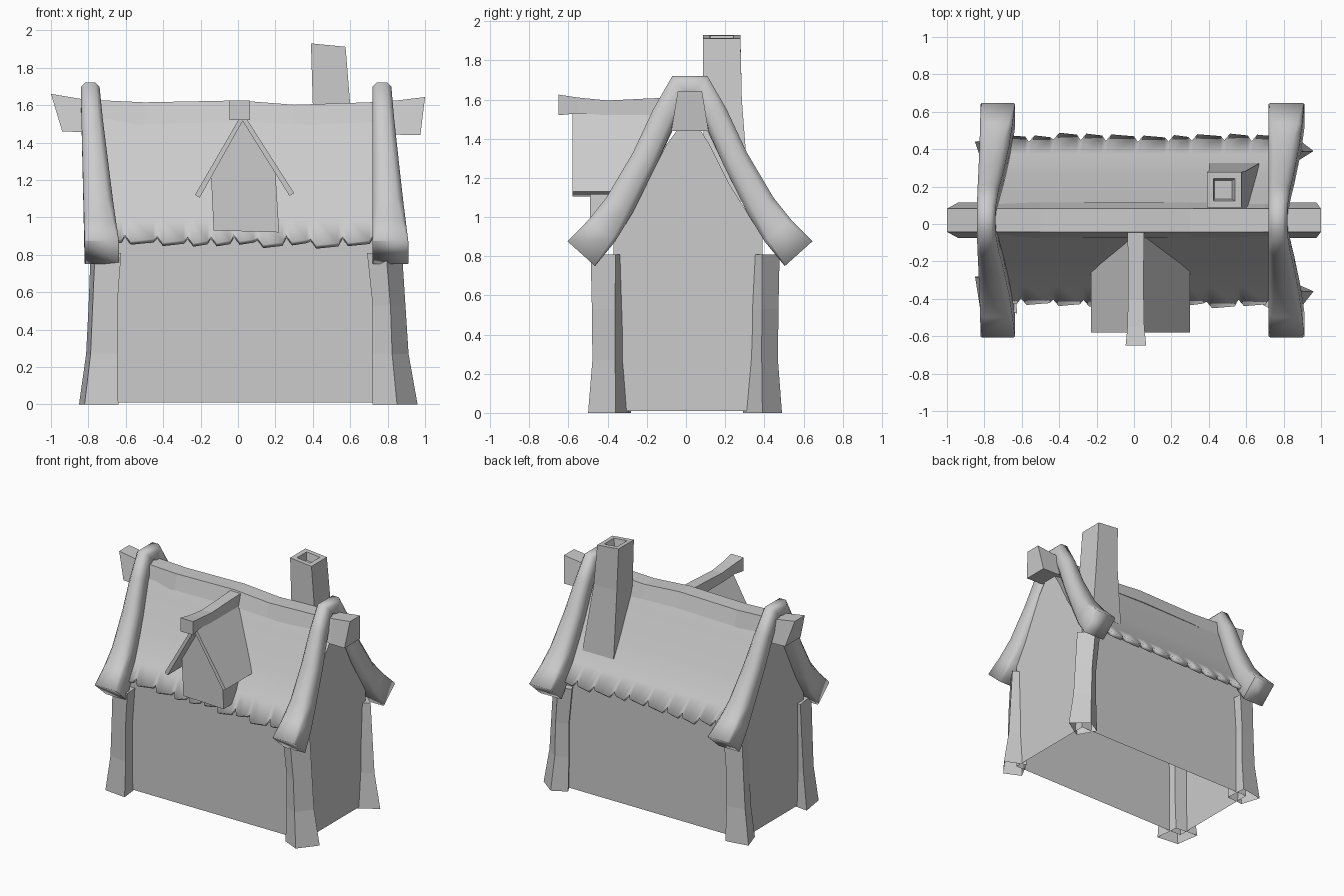
import bpy, bmesh, math, random
from mathutils import Vector

random.seed(7)
cube = bpy.data.objects.get("Cube")
if cube:
    bpy.data.objects.remove(cube)

GREY = (0.6, 0.6, 0.6, 1)
mat = bpy.data.materials.new("plain grey")
mat.use_nodes = True
mat.diffuse_color = GREY
mat.node_tree.nodes["Principled BSDF"].inputs["Base Color"].default_value = GREY
YC = 0.02  # ridge line of the house


def finish(bm, name, smooth=None):
    bmesh.ops.recalc_face_normals(bm, faces=bm.faces)
    me = bpy.data.meshes.new(name)
    bm.to_mesh(me)
    bm.free()
    ob = bpy.data.objects.new(name, me)
    bpy.context.collection.objects.link(ob)
    me.materials.append(mat)
    if smooth:
        bpy.ops.object.select_all(action='DESELECT')
        ob.select_set(True)
        bpy.context.view_layer.objects.active = ob
        bpy.ops.object.shade_smooth_by_angle(angle=math.radians(smooth))
    return ob


def loft(rings, closed=True, cap_start=True, cap_end=True):
    """Skin a list of matching rings of points."""
    bm = bmesh.new()
    rows = [[bm.verts.new(p) for p in r] for r in rings]
    n = len(rows[0])
    for a, b in zip(rows, rows[1:]):
        for i in range(n if closed else n - 1):
            j = (i + 1) % n
            bm.faces.new((a[i], a[j], b[j], b[i]))
    if cap_start:
        bm.faces.new(rows[0])
    if cap_end:
        bm.faces.new(rows[-1])
    bmesh.ops.recalc_face_normals(bm, faces=bm.faces)
    return bm


def rect(x0, x1, y0, y1, z0, z1=None):
    z1 = z0 if z1 is None else z1
    return [(x0, y0, z0), (x1, y0, z1), (x1, y1, z1), (x0, y1, z0)]


# House walls: gabled shell with an open underside
half = [(0.38, 0.01), (0.38, 0.9), (0.21, 1.17), (0.11, 1.37)]
gable = [(0.01 - s, z) for s, z in half] + [(YC, 1.53)] + [(0.01 + s, z) for s, z in reversed(half)]
finish(loft([[(x, y, z) for y, z in gable] for x in (-0.76, 0.83)], closed=False), "house_walls")

# Corner posts, flared at the foot, each turned a little
posts = {
    "post_front_left": [(0.72, -0.44), (0.85, -0.50), (0.96, -0.36), (0.80, -0.29)],
    "post_back_left": [(0.96, 0.39), (0.83, 0.49), (0.72, 0.43), (0.80, 0.29)],
    "post_front_right": [(-0.82, -0.47), (-0.64, -0.49), (-0.66, -0.30), (-0.85, -0.28)],
    "post_back_right": [(-0.85, 0.44), (-0.67, 0.47), (-0.66, 0.30), (-0.80, 0.29)],
}
for name, foot in posts.items():
    px, inward = (0.72, -0.03) if foot[0][0] > 0 else (-0.66, 0.02)
    py = 0.37 if foot[-1][1] > 0 else -0.37
    rings = [[(px + (x - px) * sx + inward * k, py + (y - py) * sy, z) for x, y in foot]
             for z, sx, sy, k in ((0, 1, 1, 0), (0.27, 0.8, 0.83, 0), (0.53, 0.73, 0.85, 0), (0.81, 0.78, 0.9, 1))]
    finish(loft(rings, cap_start=False), name)

# Thatch: one curved slope each side, the eave broken into ragged tufts
slope = [(0, 1.56), (0.055, 1.545), (0.12, 1.41), (0.225, 1.19), (0.34, 0.985)]
for name, side in (("roof_front", -1), ("roof_back", 1)):
    stations = []
    x = -0.75
    while x < 0.8:
        width = random.uniform(0.12, 0.2)
        base = random.uniform(0.425, 0.445)
        stations += [(x, base - 0.02), (x + 0.03, base + 0.015), (x + width - 0.02, base + 0.005)]
        x += width
    rings = []
    for x, reach in stations:
        x = min(x, 0.8 + 0.02 * (x - 0.8))
        rings.append([(x, YC + side * s, z) for s, z in slope]
                     + [(x, YC + side * reach, 0.985 - (reach - 0.34) * 1.2)])
    ob = finish(loft(rings, False, False, False), name, 40)
    m = ob.modifiers.new("thickness", 'SOLIDIFY')
    m.thickness = 0.03
    m.offset = 0

# Bent gable logs: square section, thick at the feet and slim at the peak
half = [(0.555, 0.813, 0.19), (0.45, 0.93, 0.175), (0.36, 1.06, 0.155),
        (0.23, 1.3, 0.135), (0.13, 1.52, 0.13), (0.045, 1.67, 0.135)]
path = [(YC - s, z, t) for s, z, t in half] + [(YC + s, z, t) for s, z, t in reversed(half)]
for name, foot_x, top_x in (("gable_log_left", (0.72, 0.912), (0.72, 0.82)),
                            ("gable_log_right", (-0.82, -0.635), (-0.84, -0.74))):
    rings = []
    for i, (y, z, t) in enumerate(path):
        a, b = path[max(i - 1, 0)], path[min(i + 1, len(path) - 1)]
        d = Vector((0, b[0] - a[0], b[1] - a[1])).normalized()
        nrm = Vector((0, -d.z, d.y))
        k = min(1, max(0, (z - 0.8) / 0.85))
        x0, x1 = (f + (g - f) * k for f, g in zip(foot_x, top_x))
        c, hw = Vector(((x0 + x1) / 2, y, z)), (x1 - x0) / 2
        r = 0.95 - 0.4 * min(1, k * 3)
        rings.append([c + Vector((u * hw, 0, 0)) + nrm * (v * t / 2) for u, v in
                      ((-1, -r), (-1, r), (-r, 1), (r, 1), (1, r), (1, -r), (r, -1), (-r, -1))])
    finish(loft(rings), name, 95)

# Ridge beam with slanted, upturned ends
stations = [(-1.0, -0.94, 1.66, 1.46), (-0.82, -0.82, 1.63, 1.455), (-0.5, -0.5, 1.615, 1.5),
            (0.0, 0.0, 1.625, 1.51), (0.3, 0.3, 1.602, 1.5), (0.7, 0.7, 1.615, 1.48),
            (0.85, 0.85, 1.625, 1.442), (1.0, 0.975, 1.643, 1.44)]
finish(loft([[(xt, YC - 0.062, zt), (xt, YC + 0.062, zt), (xb, YC + 0.095, zb), (xb, YC - 0.095, zb)]
             for xt, xb, zt, zb in stations]), "ridge_beam")

# Chimney with a sunken flue
bm = loft([rect(0.4, 0.67, 0.09, 0.325, 1.08), rect(0.4, 0.6, 0.088, 0.285, 1.6),
           rect(0.39, 0.575, 0.088, 0.278, 1.93, 1.912)])
bm.normal_update()
top = max(bm.faces, key=lambda f: f.calc_center_median().z)
bmesh.ops.inset_individual(bm, faces=[top], thickness=0.05)
bmesh.ops.inset_individual(bm, faces=[top], thickness=0.015, depth=-0.06)
finish(bm, "chimney")

# Dormer body
front = [(-0.13, 0.93), (0.22, 0.92), (0.2, 1.24), (0.025, 1.53), (-0.145, 1.24)]
finish(loft([[(x, y, z) for x, z in front] for y in (-0.49, -0.1)]), "dormer_body")

# Dormer roof boards, low back corner trimmed to the main slope
for name, ex, ez in (("dormer_roof_left", 0.3, 1.13), ("dormer_roof_right", -0.23, 1.12)):
    s = 1 if ex > 0 else -1
    board = [(0.025, 1.515), (0.025, 1.56), (ex, ez), (ex - s * 0.025, ez - 0.015)]
    bm = loft([[(x, y, z) for x, z in board] for y in (-0.58, -0.04)])
    for v in bm.verts:
        if v.co.y > -0.1 and v.co.z < 1.3:
            v.co.y = -0.23
    finish(bm, name)

# Dormer ridge beam, sagging in the middle
ridge = [(-0.65, 0.055, 1.625, 1.52), (-0.55, 0.045, 1.61, 1.53),
         (-0.4, 0.042, 1.595, 1.52), (-0.2, 0.042, 1.605, 1.52), (-0.03, 0.045, 1.612, 1.52)]
finish(loft([[(0.01 - w, y, z0), (0.01 + w, y, z0), (0.01 + w, y, z1), (0.01 - w, y, z1)]
             for y, w, z1, z0 in ridge]), "dormer_beam")
